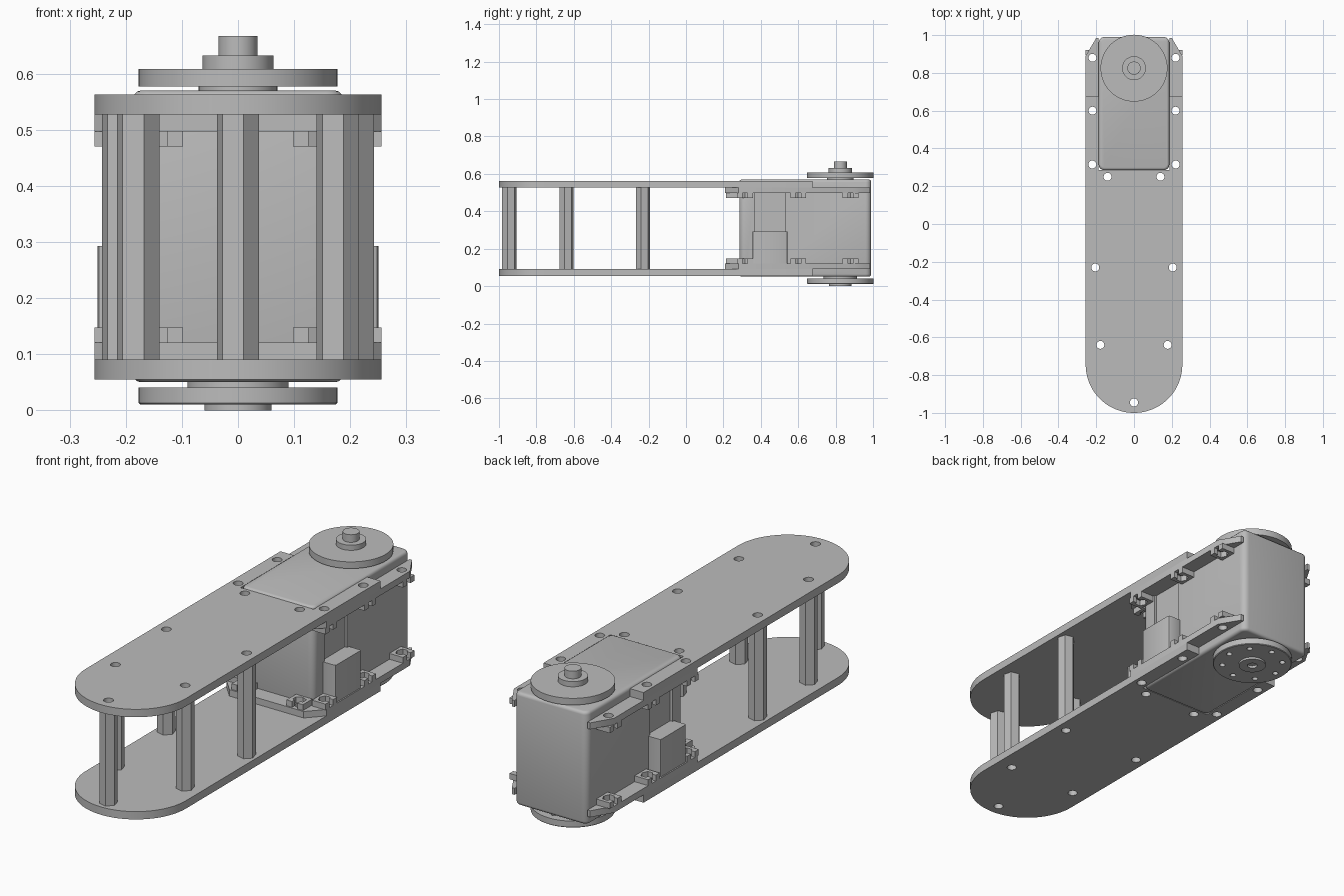
import bpy, bmesh, math
from mathutils import Vector, Matrix

if "Cube" in bpy.data.objects:
    bpy.data.objects.remove(bpy.data.objects["Cube"], do_unlink=True)

grey = bpy.data.materials.new("light_grey")
grey.use_nodes = True
grey.diffuse_color = (0.5, 0.5, 0.5, 1)
bsdf = next(n for n in grey.node_tree.nodes if n.type == 'BSDF_PRINCIPLED')
bsdf.inputs["Base Color"].default_value = (0.5, 0.5, 0.5, 1)

MID = 0.3088          # height of the mirror plane between both plates
HALF = 0.256          # half width of the plates
BODY = 0.187          # half width of the motor body
HOLE = 0.021
AXIS_Y = 0.825


def finish(bm, name):
    bmesh.ops.recalc_face_normals(bm, faces=bm.faces)
    mesh = bpy.data.meshes.new(name)
    bm.to_mesh(mesh)
    bm.free()
    ob = bpy.data.objects.new(name, mesh)
    bpy.context.collection.objects.link(ob)
    mesh.materials.append(grey)
    return ob


def add_prism(bm, points, z0, z1):
    face = bm.faces.new([bm.verts.new((x, y, z0)) for x, y in points])
    out = bmesh.ops.extrude_face_region(bm, geom=[face])
    verts = [v for v in out["geom"] if isinstance(v, bmesh.types.BMVert)]
    bmesh.ops.translate(bm, verts=verts, vec=(0, 0, z1 - z0))


def prism(name, points, z0, z1):
    bm = bmesh.new()
    add_prism(bm, points, z0, z1)
    return finish(bm, name)


def ring(x, y, r, n, turn=0.0):
    return [(x + r * math.cos(turn + math.tau * i / n),
             y + r * math.sin(turn + math.tau * i / n)) for i in range(n)]


def smooth(ob):
    bpy.ops.object.select_all(action='DESELECT')
    ob.select_set(True)
    bpy.context.view_layer.objects.active = ob
    bpy.ops.object.shade_smooth_by_angle(angle=math.radians(35))


def cut(ob, cutter):
    mod = ob.modifiers.new("cut", 'BOOLEAN')
    mod.operation = 'DIFFERENCE'
    mod.solver = 'EXACT'
    mod.object = cutter
    bpy.context.view_layer.objects.active = ob
    bpy.ops.object.modifier_apply(modifier=mod.name)
    bpy.data.objects.remove(cutter, do_unlink=True)


def drill(ob, centres, r):
    bm = bmesh.new()
    for x, y in centres:
        add_prism(bm, ring(x, y, r, 20), -0.5, 1.5)
    cut(ob, finish(bm, "drill"))
    smooth(ob)


def box(name, x0, x1, y0, y1, z0, z1):
    return prism(name, [(x0, y0), (x1, y0), (x1, y1), (x0, y1)], z0, z1)


def lathe(name, profile, segments=64):
    bm = bmesh.new()
    verts = [bm.verts.new((r, 0, z)) for r, z in profile]
    edges = [bm.edges.new(p) for p in zip(verts, verts[1:])]
    bmesh.ops.spin(bm, geom=verts + edges, cent=(0, 0, 0), axis=(0, 0, 1),
                   angle=math.tau, steps=segments)
    bmesh.ops.remove_doubles(bm, verts=bm.verts, dist=1e-5)
    bmesh.ops.translate(bm, verts=bm.verts, vec=(0, AXIS_Y, 0))
    ob = finish(bm, name)
    smooth(ob)
    return ob


def bevel(ob, width, segments, vertical):
    bm = bmesh.new()
    bm.from_mesh(ob.data)
    edges = [e for e in bm.edges
             if (abs(e.verts[0].co.z - e.verts[1].co.z) > 0.1) == vertical
             and e.calc_face_angle(0) > 1]
    bmesh.ops.bevel(bm, geom=edges, offset=width, segments=segments,
                    profile=0.5, affect='EDGES')
    bm.to_mesh(ob.data)
    bm.free()


def both(points):
    return [(s * x, y) for x, y in points for s in (-1, 1)]


posts = [(0, -0.945)] + both([(0.178, -0.64), (0.205, -0.23)])
side_nuts = both([(0.22, 0.315), (0.22, 0.6)])
rear_nuts = both([(0.22, 0.88)])
front_nuts = both([(0.14, 0.25)])

# Rounded plate with a slot for the motor
nose = [(HALF * math.cos(a), -0.744 + HALF * math.sin(a))
        for a in (math.pi + math.pi * i / 40 for i in range(41))]
slot = [(BODY, 0.285), (-BODY, 0.285)]
plate_outline = nose + [(HALF, 0.675), (BODY, 0.675)] + slot + [(-BODY, 0.675), (-HALF, 0.675)]

# U-shaped bracket under each plate
arm = [(0.19, 0.208), (HALF, 0.28), (HALF, 0.89), (0.2, 0.985), (BODY, 0.985)]
bracket_outline = arm + slot + [(-x, y) for x, y in reversed(arm)]

# Open hexagonal nut pocket
lip = [(-0.033, 0.042), (0.036, 0.042), (0.036, 0.014), (0.018, 0.014),
       (0.012, 0.026), (-0.012, 0.026), (-0.024, 0)]
pocket = lip + [(x, -y) for x, y in reversed(lip[:-1])]

for level, sign in (("lower", -1), ("upper", 1)):
    def span(a, b):
        return sorted((MID + sign * a, MID + sign * b))
    plate = prism(level + "_plate", plate_outline, *span(0.218, 0.2543))
    drill(plate, posts + side_nuts + front_nuts, HOLE)
    bracket = prism(level + "_bracket", bracket_outline, *span(0.188, 0.218))
    drill(bracket, side_nuts + rear_nuts + front_nuts, HOLE)
    bm = bmesh.new()
    for x, y in side_nuts + rear_nuts + front_nuts:
        if (x, y) in front_nuts:
            turn = -math.pi / 2
        else:
            turn = 0 if x > 0 else math.pi
        rot = Matrix.Rotation(turn, 2)
        moved = [rot @ Vector(p) + Vector((x, y)) for p in pocket]
        add_prism(bm, moved, *span(0.161, 0.188))
    finish(bm, level + "_nut_pockets")

# Hollow hexagonal spacer posts
for i, (x, y) in enumerate(posts):
    post = prism(f"spacer_post_{i + 1}", ring(x, y, 0.039, 6, math.pi / 4), MID - 0.218, MID + 0.218)
    drill(post, [(x, y)], HOLE)

# Motor body with rounded edges and a shallow channel on each side
body = box("motor_body", -BODY, BODY, 0.285, 0.99, 0.05, 0.57)
bevel(body, 0.03, 5, True)
bevel(body, 0.014, 3, False)
for s in (-1, 1):
    x0, x1 = sorted((s * (BODY - 0.012), s * 0.3))
    cut(body, box("channel", x0, x1, 0.365, 0.53, 0.11, 0.5))
smooth(body)

# Cable connectors on the sides
for side, s in (("left", 1), ("right", -1)):
    x0, x1 = sorted((s * 0.17, s * 0.25))
    plug = box(side + "_connector", x0, x1, 0.355, 0.542, 0.12, 0.293)
    bevel(plug, 0.008, 2, True)
    smooth(plug)

# Output wheel and shaft on top
lathe("upper_wheel", [(0, 0.565), (0.07, 0.565), (0.07, 0.577), (0.177, 0.577),
                      (0.177, 0.608), (0.063, 0.608), (0.063, 0.632),
                      (0.035, 0.632), (0.035, 0.667), (0, 0.667)])

# Idler wheel underneath with a ring of screw holes
idler = lathe("lower_wheel", [(0, 0.012), (0.022, 0.012), (0.022, 0), (0.06, 0),
                              (0.06, 0.01), (0.174, 0.01), (0.177, 0.013),
                              (0.177, 0.041), (0.09, 0.041), (0.09, 0.055), (0, 0.055)])
drill(idler, ring(0, AXIS_Y, 0.135, 8), 0.013)
